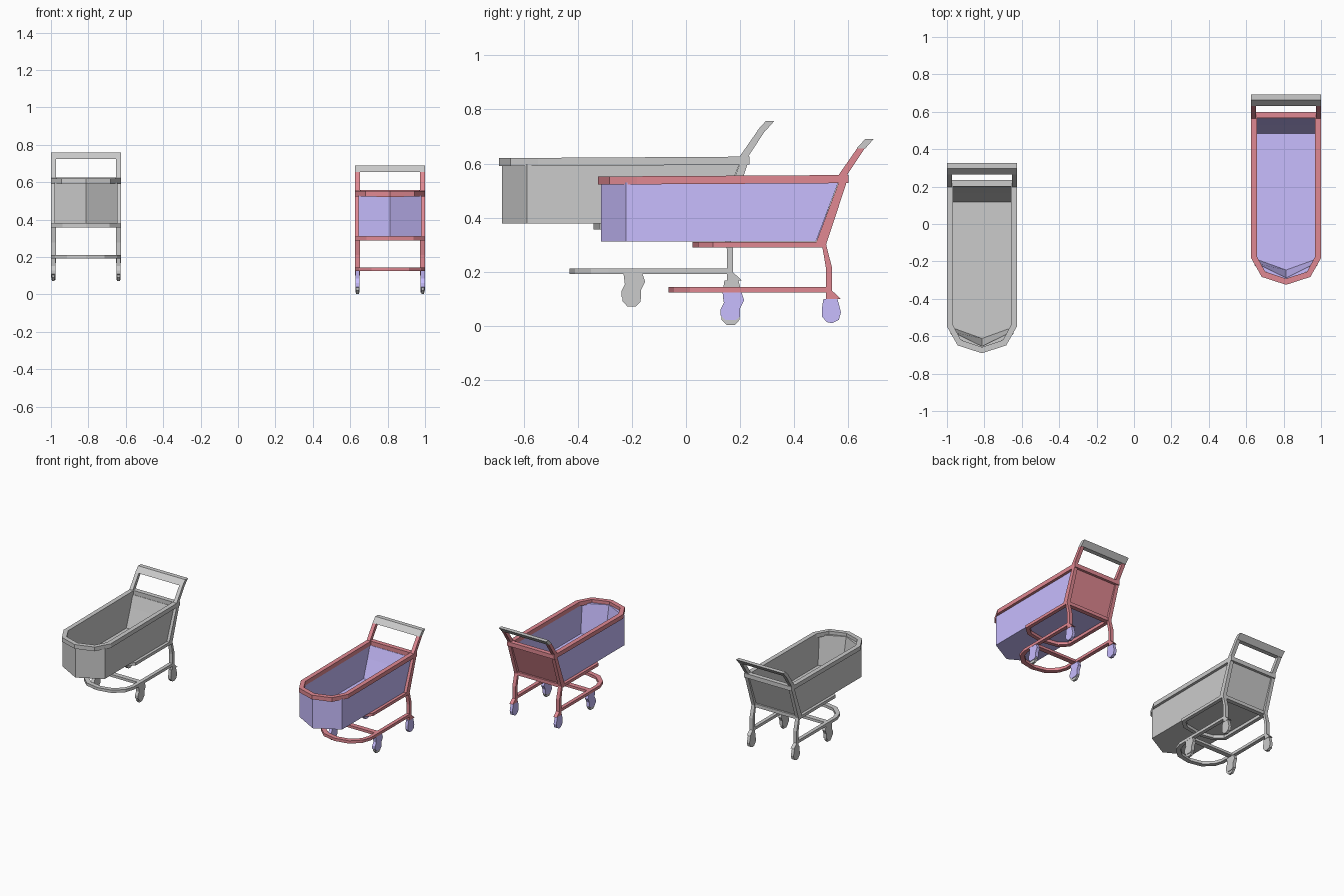
import bpy, bmesh

if "Cube" in bpy.data.objects:
    bpy.data.objects.remove(bpy.data.objects["Cube"])

def material(name, rgb):
    m = bpy.data.materials.new(name)
    m.diffuse_color = (*rgb, 1)
    m.use_nodes = True
    m.node_tree.nodes["Principled BSDF"].inputs["Base Color"].default_value = m.diffuse_color
    return m

RED = material("red", (0.75, 0.25, 0.29))
PURPLE = material("purple", (0.58, 0.51, 1.0))

# Cart origin offset and whether it is painted
offset, painted, prefix = (0, 0, 0), True, ""

def loft(name, loops, mat, closed=False):
    """Join equal-length loops with quads; closed makes a ring, else caps the ends."""
    bm = bmesh.new()
    rows = [[bm.verts.new([c + o for c, o in zip(p, offset)]) for p in l] for l in loops]
    n, k = len(rows[0]), len(rows)
    for i in range(k if closed else k - 1):
        a, b = rows[i], rows[(i + 1) % k]
        for j in range(n):
            bm.faces.new((a[j], a[(j + 1) % n], b[(j + 1) % n], b[j]))
    if not closed:
        bm.faces.new(rows[0])
        bm.faces.new(rows[-1])
    bmesh.ops.recalc_face_normals(bm, faces=bm.faces)
    me = bpy.data.meshes.new(prefix + name)
    bm.to_mesh(me)
    bm.free()
    ob = bpy.data.objects.new(prefix + name, me)
    bpy.context.collection.objects.link(ob)
    if painted and mat:
        me.materials.append(mat)
    return ob

def slab(name, profile, x0, x1, mat):
    """Side profile (y, z) extruded across x."""
    return loft(name, [[(x, y, z) for y, z in profile] for x in (x0, x1)], mat)

def mirror(half):
    """Complete a half outline whose last point lies on the centre line."""
    return half + [(-x, y) for x, y in reversed(half[:-1])]

def bar_path(name, outer, inner, z0, z1, mat, closed):
    """Flat bar between an outer and an inner outline."""
    secs = [[(*o, z0), (*o, z1), (*i, z1), (*i, z0)]
            for o, i in zip(mirror(outer), mirror(inner))]
    return loft(name, secs, mat, closed)

POST = [(.518, .10), (.518, .21), (.504, .292), (.482, .311), (.563, .526), (.565, .559),
        (.632, .655), (.66, .655), (.597, .56), (.592, .525), (.518, .30),
        (.54, .215), (.54, .13), (.572, .10)]
FORK = [(.135, .125), (.205, .125), (.215, .095), (.2, .065), (.2, .035), (.185, .022),
        (.145, .022), (.127, .04), (.127, .06), (.14, .085)]
WHEEL = [(.15, .003), (.18, .003), (.198, .022), (.2, .05), (.18, .075), (.15, .075),
         (.13, .05), (.132, .022)]
REAR = [(.508, .10), (.56, .10), (.573, .05), (.565, .022), (.54, .010), (.52, .014),
        (.502, .035), (.502, .06)]

def cart():
    # Basket shell with sloping back
    def outline(w, back, side, tip, z):
        return [(x, y, z) for x, y in [(w, back), (w, side), (0, tip), (-w, side), (-w, back)]]
    loft("basket", [outline(.155, .488, -.19, -.246, .32), outline(.158, .56, -.21, -.288, .53),
                    outline(.168, .563, -.222, -.315, .53), outline(.168, .48, -.222, -.315, .311)],
         PURPLE)
    # Rim, slightly higher towards the back
    rim = bar_path("basket_rim", [(.187, .60), (.187, -.182), (.13, -.283), (0, -.325)],
                   [(.155, .567), (.155, -.175), (.112, -.255), (0, -.292)], .524, .554, RED, True)
    for v in rim.data.vertices:
        v.co.z += .006 * (v.co.y - offset[1])
    # Back panel
    slab("back_panel", [(.486, .31), (.502, .31), (.583, .53), (.567, .53)], -.165, .165, RED)
    slab("panel_bottom_bar", [(.484, .289), (.516, .289), (.516, .313), (.484, .313)],
         -.165, .165, RED)
    # Frame under the basket and lower frame
    bar_path("basket_support", [(.187, .51), (.187, .10), (.125, .045), (0, .024)],
             [(.161, .51), (.161, .112), (.112, .07), (0, .05)], .289, .310, RED, False)
    bar_path("lower_frame", [(.187, .53), (.187, .08), (.165, .015), (.1, -.045), (0, -.065)],
             [(.161, .53), (.161, .088), (.142, .035), (.085, -.015), (0, -.033)],
             .124, .144, RED, False)
    slab("lower_crossbar", [(.155, .125), (.19, .125), (.19, .143), (.155, .143)],
         -.165, .165, RED)
    # Handle
    slab("handle", [(.630, .655), (.662, .655), (.693, .69), (.662, .69)], -.187, .187, None)
    # Posts and casters on both sides
    for s, side in ((-1, "left"), (1, "right")):
        slab(side + "_post", POST, s * .161, s * .187, RED)
        slab(side + "_front_fork", FORK, s * .163, s * .186, PURPLE)
        slab(side + "_front_wheel", WHEEL, s * .167, s * .182, None)
        slab(side + "_rear_caster", REAR, s * .164, s * .185, PURPLE)

# Painted cart on the right, plain cart on the left
offset, painted, prefix = (.813, 0, 0), True, "painted_"
cart()
offset, painted, prefix = (-.813, -.366, .068), False, "grey_"
cart()
